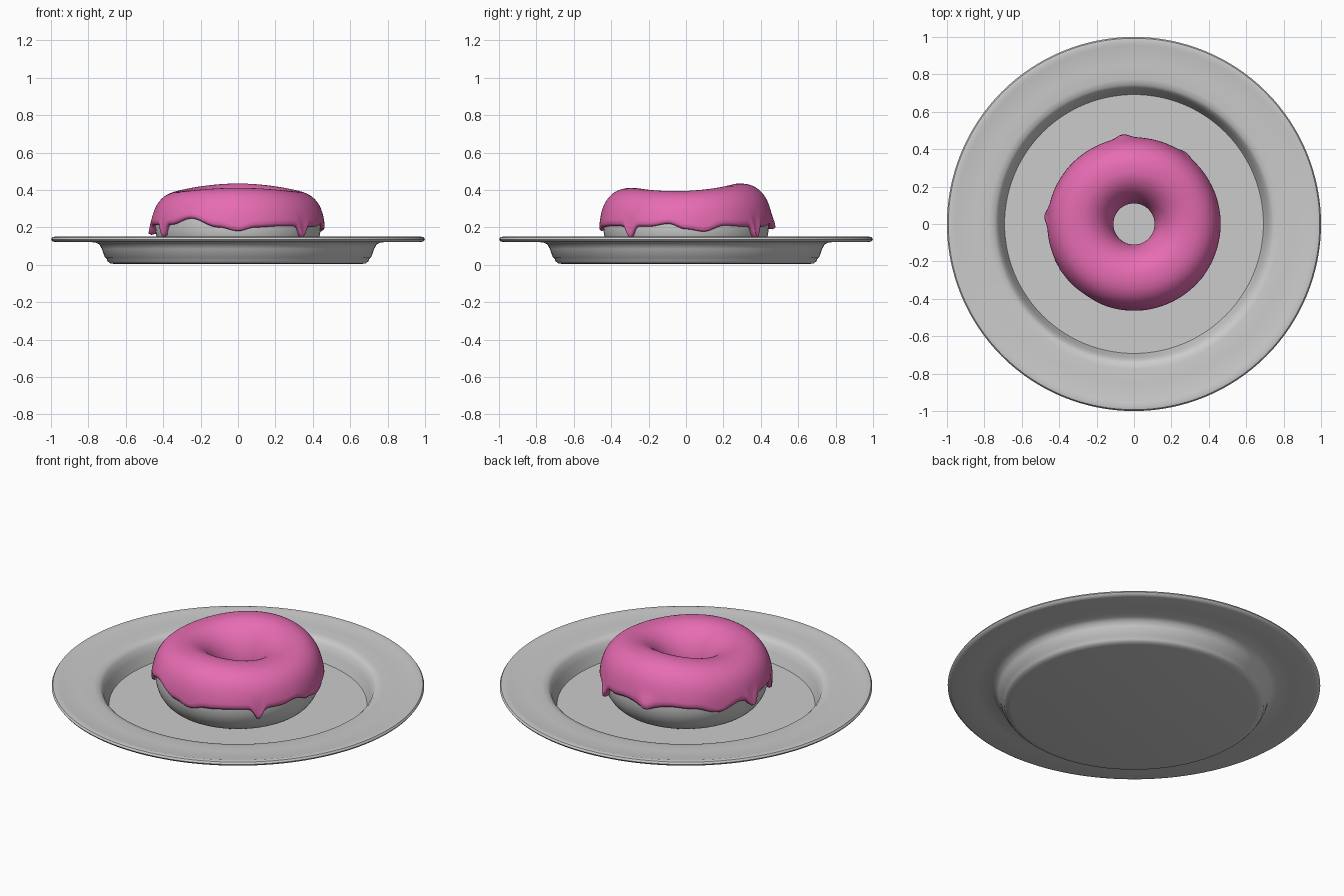
import bpy, bmesh, math
from math import sin, cos, pi, radians

if "Cube" in bpy.data.objects:
    bpy.data.objects.remove(bpy.data.objects["Cube"])


def material(name, rgb):
    m = bpy.data.materials.new(name)
    m.diffuse_color = (*rgb, 1.0)
    m.use_nodes = True
    m.node_tree.nodes["Principled BSDF"].inputs["Base Color"].default_value = m.diffuse_color
    return m


GREY = material("pale grey", (0.60, 0.60, 0.60))
PINK = material("pink icing", (0.80, 0.15, 0.45))


def grid_object(name, rows, mat, wrap, angle):
    """Skin rows of points around a closed loop; wrap also closes each row."""
    bm = bmesh.new()
    vs = [[bm.verts.new(p) for p in row] for row in rows]
    n, m = len(vs), len(vs[0])
    for i in range(n):
        a, b = vs[i], vs[(i + 1) % n]
        for j in range(m if wrap else m - 1):
            k = (j + 1) % m
            bm.faces.new((a[j], b[j], b[k], a[k]))
    bmesh.ops.remove_doubles(bm, verts=bm.verts, dist=1e-5)
    bmesh.ops.recalc_face_normals(bm, faces=bm.faces)
    me = bpy.data.meshes.new(name)
    bm.to_mesh(me)
    bm.free()
    me.materials.append(mat)
    ob = bpy.data.objects.new(name, me)
    bpy.context.collection.objects.link(ob)
    bpy.context.view_layer.objects.active = ob
    ob.select_set(True)
    bpy.ops.object.shade_smooth_by_angle(angle=radians(angle))
    ob.select_set(False)
    return ob


# Plate: turned profile, underside centre -> rim -> inner floor centre
profile = [(0, 0.004), (0.66, 0.004), (0.685, 0.008), (0.698, 0.02), (0.702, 0.033),
           (0.712, 0.04), (0.728, 0.085), (0.74, 0.108), (0.765, 0.12), (0.85, 0.123),
           (0.975, 0.121), (0.993, 0.126), (1.0, 0.136), (0.993, 0.147), (0.975, 0.151),
           (0.955, 0.146), (0.85, 0.144), (0.775, 0.143), (0.745, 0.138), (0.728, 0.122),
           (0.712, 0.085), (0.70, 0.05), (0.692, 0.03), (0, 0.03)]
STEPS = 128
grid_object("plate", [[(r * cos(2 * pi * i / STEPS), r * sin(2 * pi * i / STEPS), z)
                       for r, z in profile] for i in range(STEPS)], GREY, False, 40)

# Ring cross-section shared by dough and icing
RING_R, MID_Z, TUBE = 0.285, 0.20, 0.157


def crest(t):
    """Height of the uneven top above the middle, before icing."""
    return 0.191 + 0.0115 * sin(t) - 0.014 * cos(2 * t)


def ring_point(t, phi, grow):
    c, s = cos(phi), sin(phi)
    if s > 0 and c > 0:          # fuller upper outer shoulder
        c, s = c ** 0.85, s ** 0.85
    r = RING_R + (TUBE + grow) * c
    h = (crest(t) if s > 0 else 0.172) + grow
    return (r * cos(t), r * sin(t), MID_Z + h * s)


# Dough ring
grid_object("dough_ring", [[ring_point(2 * pi * i / 96, 2 * pi * j / 48, 0) for j in range(48)]
                           for i in range(96)], GREY, True, 60)

# Icing edge: wavy hem heights by angle, plus narrow drips (angle, drop, width, bulge)
HEM = [(-90, .18), (-78, .20), (-60, .207), (-25, .205), (-12, .22), (0, .19), (12, .177),
       (27, .21), (42, .205), (66, .205), (80, .22), (97, .20), (115, .22), (130, .21),
       (148, .175), (165, .21), (195, .212), (218, .215), (236, .25), (257, .20), (270, .18)]
DRIPS = [(-41, .065, 3.5, .004), (54, .062, 3.5, .016), (97, .01, 5, .02),
         (175, .05, 4.5, .02), (209, .068, 3.5, .004)]


def hem(deg):
    for (a, za), (b, zb) in zip(HEM, HEM[1:]):
        if a <= deg <= b:
            k = 0.5 - 0.5 * cos(pi * (deg - a) / (b - a))
            z = za + (zb - za) * k
            break
    bulge = 0.0
    for d, drop, w, out in DRIPS:
        g = math.exp(-((deg - d) / w) ** 2)
        z -= drop * g
        bulge += out * g
    return z, bulge


# Icing: shell over the dough, with rounded lips tucked into it
rows = []
N, M = 240, 44
for i in range(N):
    deg = -90 + 360 * i / N
    t = radians(deg)
    z, bulge = hem(deg)
    u = (z - MID_Z) / ((crest(t) + 0.018) if z > MID_Z else 0.19)
    outer = math.asin(u ** (1 / 0.85)) if u > 0 else math.asin(u)
    inner = pi + radians(14 + 5 * sin(5 * t))
    row = [ring_point(t, inner - 0.05, -0.012), ring_point(t, inner, 0.006)]
    for j in range(M + 1):
        phi = inner - 0.05 + (outer + 0.05 - inner + 0.05) * j / M
        near = math.exp(-((phi - outer) / 0.22) ** 2)
        row.append(ring_point(t, phi, 0.018 + (0.004 + bulge) * near))
    row += [ring_point(t, outer, 0.012 + bulge * 0.7),
            ring_point(t, outer + 0.005, 0.002),
            ring_point(t, outer + 0.05, -0.012)]
    rows.append(row)
grid_object("icing", rows, PINK, True, 75)
